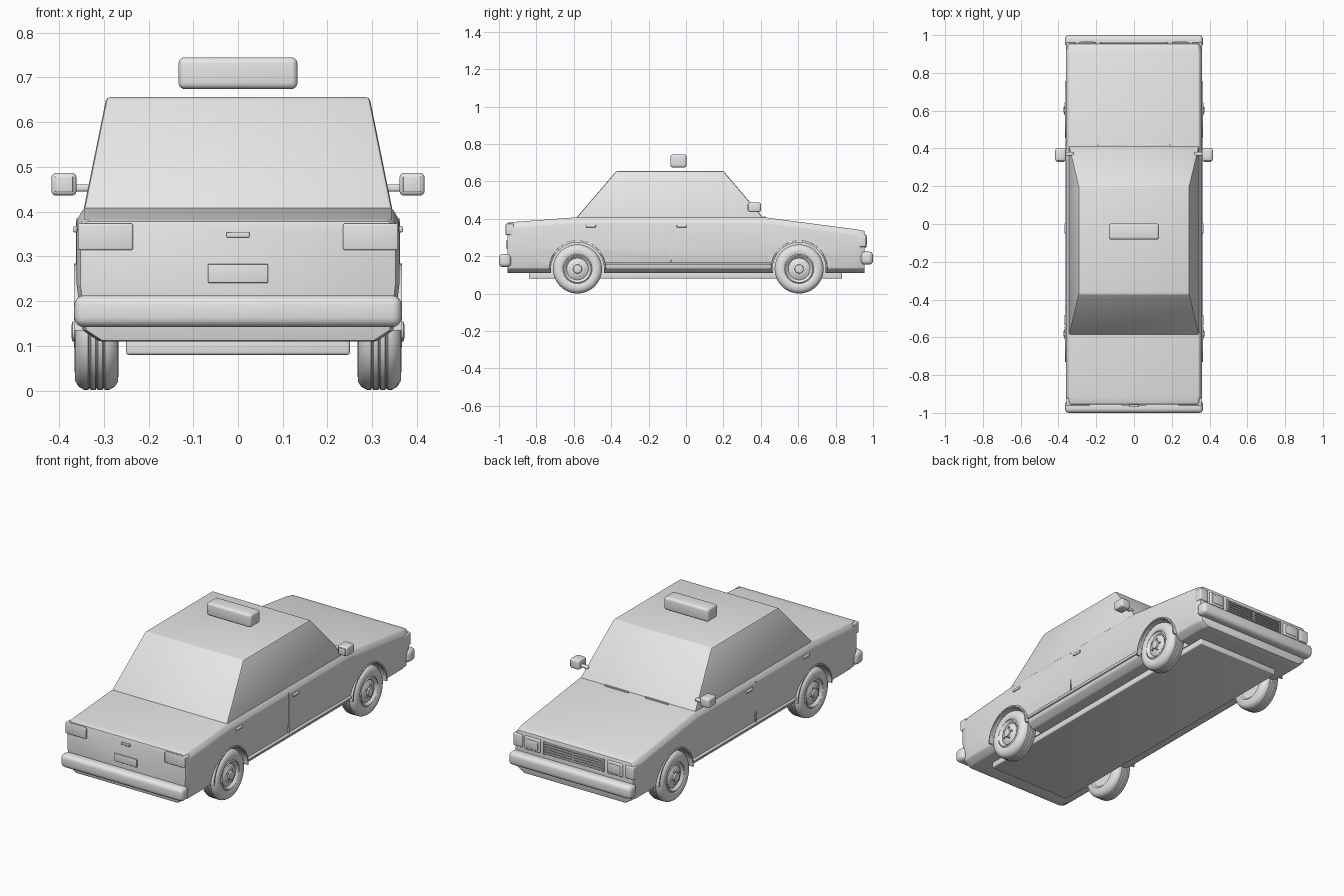
import bpy, bmesh, math
from mathutils import Matrix, Vector

if "Cube" in bpy.data.objects:
    bpy.data.objects.remove(bpy.data.objects["Cube"], do_unlink=True)

GREY = (0.8, 0.8, 0.8, 1)
paint = bpy.data.materials.new("plain_grey")
paint.use_nodes = True
paint.diffuse_color = GREY
paint.node_tree.nodes["Principled BSDF"].inputs["Base Color"].default_value = GREY


def finish(bm, name, bevel=0.0, segments=3):
    """Turn a bmesh into a shaded object with applied rounding."""
    bmesh.ops.recalc_face_normals(bm, faces=bm.faces)
    if bevel:
        edges = [e for e in bm.edges if len(e.link_faces) == 2 and e.calc_face_angle() > 0.5]
        bmesh.ops.bevel(bm, geom=edges, offset=bevel, segments=segments,
                        profile=0.5, affect='EDGES', clamp_overlap=True)
    mesh = bpy.data.meshes.new(name)
    bm.to_mesh(mesh)
    bm.free()
    mesh.materials.append(paint)
    obj = bpy.data.objects.new(name, mesh)
    bpy.context.collection.objects.link(obj)
    smooth(obj)
    return obj


def smooth(obj):
    bpy.ops.object.select_all(action='DESELECT')
    obj.select_set(True)
    bpy.context.view_layer.objects.active = obj
    bpy.ops.object.shade_smooth_by_angle(angle=math.radians(35))


def box(name, x, y, z, bevel=0.0, segments=3):
    """Box from (min, max) ranges."""
    bm = bmesh.new()
    bmesh.ops.create_cube(bm, size=1)
    for v in bm.verts:
        v.co = Vector([r[0] if c < 0 else r[1] for c, r in zip(v.co, (x, y, z))])
    return finish(bm, name, bevel, segments)


def pair(name, x, y, z, bevel=0.0):
    """Mirrored boxes; x is given for the left side."""
    box("left_" + name, x, y, z, bevel)
    box("right_" + name, (-x[1], -x[0]), y, z, bevel)


def loft(name, rings, bevel=0.0):
    bm = bmesh.new()
    loops = [[bm.verts.new(p) for p in ring] for ring in rings]
    n = len(loops[0])
    for a, b in zip(loops, loops[1:]):
        for i in range(n):
            j = (i + 1) % n
            bm.faces.new((a[i], a[j], b[j], b[i]))
    bm.faces.new(loops[0])
    bm.faces.new(loops[-1])
    return finish(bm, name, bevel, 2)


def lathe(name, profile, centre, side, steps=48):
    """Spin (x, radius) points about a sideways axle."""
    bm = bmesh.new()
    verts = [bm.verts.new((x, 0, r)) for x, r in profile]
    edges = [bm.edges.new(e) for e in zip(verts, verts[1:])]
    bmesh.ops.spin(bm, geom=verts + edges, cent=(0, 0, 0), axis=(1, 0, 0),
                   angle=math.tau, steps=steps)
    bmesh.ops.remove_doubles(bm, verts=bm.verts, dist=0.0001)
    bmesh.ops.transform(bm, matrix=Matrix.Translation(centre) @ Matrix.Diagonal((side, 1, 1, 1)),
                        verts=bm.verts)
    return finish(bm, name)


# Lower body: one cross-section swept through stations along the car
def body_ring(y, top, width):
    half = [(0.31, 0.11), (0.348, 0.135), (0.361, 0.24), (0.361, top - 0.028), (0.345, top)]
    half = [(x * width, z) for x, z in half]
    return [(x, y, z) for x, z in half] + [(-x, y, z) for x, z in reversed(half)]


STATIONS = [(-0.955, 0.38, 0.98), (-0.91, 0.384, 1), (-0.59, 0.408, 1),
            (0.42, 0.408, 1), (0.91, 0.344, 1), (0.955, 0.335, 0.98)]
body = loft("body", [body_ring(*s) for s in STATIONS], 0.006)

# Wheel wells
AXLES = {"rear": -0.58, "front": 0.605}
for y in AXLES.values():
    for side in (1, -1):
        bm = bmesh.new()
        bmesh.ops.create_cone(bm, cap_ends=True, segments=48, radius1=0.142, radius2=0.142, depth=0.2,
                              matrix=Matrix.Translation((side * 0.355, y, 0.132))
                              @ Matrix.Rotation(math.pi / 2, 4, 'Y'))
        cutter = finish(bm, "well_cutter")
        cutter.hide_render = True
        cut = body.modifiers.new("well", 'BOOLEAN')
        cut.operation, cut.solver, cut.object = 'DIFFERENCE', 'EXACT', cutter
        bpy.ops.object.select_all(action='DESELECT')
        bpy.context.view_layer.objects.active = body
        bpy.ops.object.modifier_apply(modifier=cut.name)
        bpy.data.objects.remove(cutter, do_unlink=True)
smooth(body)

# Cabin and underfloor
def rect(x, y0, y1, z):
    return [(-x, y0, z), (x, y0, z), (x, y1, z), (-x, y1, z)]


loft("cabin", [rect(0.346, -0.592, 0.418, 0.4), rect(0.294, -0.372, 0.2, 0.656)], 0.008)
box("underfloor", (-0.25, 0.25), (-0.84, 0.835), (0.08, 0.12), 0.006)

# Wheels, each with a grooved tyre, dished rim and hub
tyre = [(0.275, 0.075), (0.267, 0.085), (0.268, 0.112), (0.276, 0.124), (0.288, 0.13)]
for groove in (0.300, 0.316, 0.332):
    tyre += [(groove - 0.003, 0.131), (groove - 0.001, 0.127),
             (groove + 0.001, 0.127), (groove + 0.003, 0.131)]
tyre += [(0.344, 0.13), (0.356, 0.123), (0.364, 0.11), (0.365, 0.088), (0.36, 0.078), (0.35, 0.076)]
rim = [(0.275, 0), (0.275, 0.078), (0.358, 0.078), (0.363, 0.072), (0.358, 0.064), (0.35, 0.058),
       (0.355, 0.05), (0.36, 0.034), (0.362, 0.024), (0.37, 0.022), (0.372, 0.014), (0.372, 0)]
for end, y in AXLES.items():
    for label, side in (("left", 1), ("right", -1)):
        tag = f"{end}_{label}_"
        centre = (0, y, 0.132)
        lathe(tag + "tyre", tyre, centre, side)
        lathe(tag + "rim", rim, centre, side)
        # Wheel bolts
        bm = bmesh.new()
        for i in range(5):
            a = math.tau * i / 5
            bmesh.ops.create_cone(bm, cap_ends=True, segments=8, radius1=0.005, radius2=0.005,
                                  depth=0.012, matrix=Matrix.Translation(
                                      (side * 0.361, y + 0.032 * math.cos(a), 0.132 + 0.032 * math.sin(a)))
                                  @ Matrix.Rotation(math.pi / 2, 4, 'Y'))
        finish(bm, tag + "bolts")
        # Arch lip
        lip = []
        for i in range(25):
            a = math.pi * i / 24
            lip.append([(side * x, y + r * math.cos(a), 0.135 + r * math.sin(a))
                        for x, r in ((0.345, 0.142), (0.366, 0.142), (0.366, 0.149), (0.345, 0.152))])
        loft(tag + "arch_lip", lip)

# Bumpers
box("rear_bumper", (-0.366, 0.366), (-1.0, -0.935), (0.142, 0.213), 0.022, 4)
box("front_bumper", (-0.366, 0.366), (0.935, 1.0), (0.155, 0.225), 0.022, 4)

# Tail end
pair("tail_light", (0.235, 0.358), (-0.964, -0.922), (0.314, 0.374), 0.004)
box("number_plate", (-0.067, 0.067), (-0.962, -0.95), (0.241, 0.283), 0.002)
box("boot_handle", (-0.026, 0.026), (-0.966, -0.95), (0.342, 0.354), 0.003)

# Nose
pair("headlight", (0.2, 0.293), (0.945, 0.963), (0.247, 0.317), 0.005)
pair("headlight_lens", (0.212, 0.281), (0.95, 0.967), (0.258, 0.306), 0.004)
pair("indicator", (0.307, 0.36), (0.915, 0.963), (0.25, 0.317), 0.005)
for i in range(5):
    z = 0.25 + 0.0135 * i
    box(f"grille_slat_{i + 1}", (-0.172, 0.172), (0.945, 0.963), (z, z + 0.008), 0.002)
pair("grille_post", (0.172, 0.18), (0.945, 0.964), (0.247, 0.316), 0.002)
box("grille_bar", (-0.004, 0.004), (0.945, 0.962), (0.25, 0.312))

# Flank trim
pair("rear_door_handle", (0.352, 0.369), (-0.535, -0.482), (0.354, 0.368), 0.004)
pair("front_door_handle", (0.352, 0.369), (-0.05, 0.003), (0.354, 0.368), 0.004)
pair("door_seam", (0.355, 0.362), (-0.083, -0.078), (0.17, 0.385))
pair("sill_strip", (0.345, 0.362), (-0.43, 0.455), (0.152, 0.166), 0.004)

# Mirrors
pair("mirror_arm", (0.32, 0.375), (0.362, 0.382), (0.445, 0.461), 0.005)
pair("mirror", (0.361, 0.417), (0.333, 0.4), (0.436, 0.487), 0.01)
pair("mirror_glass", (0.369, 0.409), (0.329, 0.337), (0.444, 0.479), 0.002)

# Wipers at the base of the windscreen
pair("wiper", (0.05, 0.19), (0.415, 0.424), (0.402, 0.413), 0.002)

# Roof sign
box("roof_sign", (-0.133, 0.133), (-0.083, 0.003), (0.674, 0.745), 0.014, 4)
